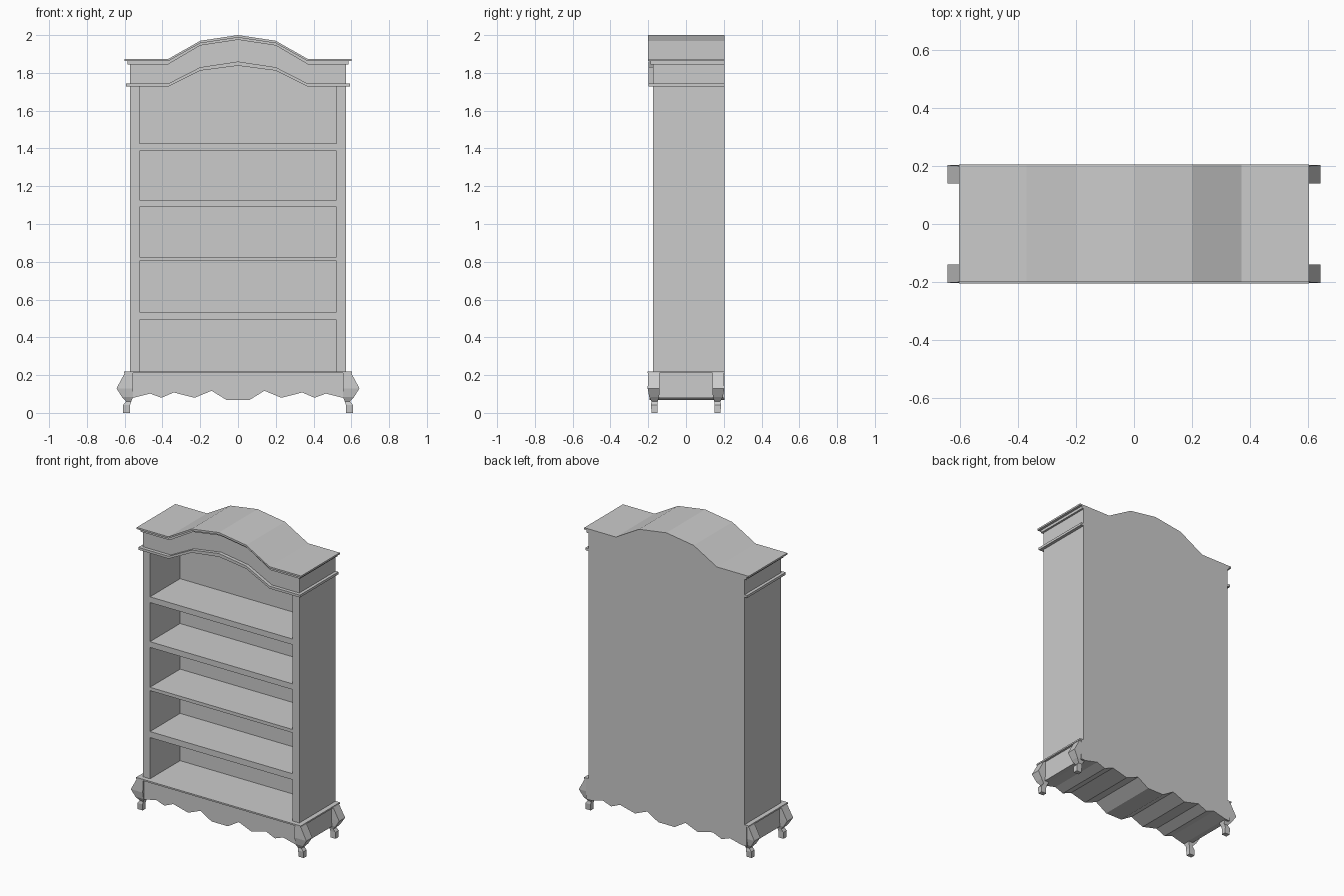
import bpy, bmesh

if "Cube" in bpy.data.objects:
    bpy.data.objects.remove(bpy.data.objects["Cube"])

BACK = 0.205


def finish(name, bm):
    bmesh.ops.recalc_face_normals(bm, faces=bm.faces)
    mesh = bpy.data.meshes.new(name)
    bm.to_mesh(mesh)
    bm.free()
    obj = bpy.data.objects.new(name, mesh)
    bpy.context.collection.objects.link(obj)
    return obj


def loft(name, rings):
    """Join rings of equal point count, capping both ends."""
    bm = bmesh.new()
    rows = [[bm.verts.new(p) for p in ring] for ring in rings]
    n = len(rows[0])
    for a, b in zip(rows, rows[1:]):
        for i in range(n):
            j = (i + 1) % n
            bm.faces.new((a[i], a[j], b[j], b[i]))
    bm.faces.new(rows[0])
    bm.faces.new(rows[-1])
    return finish(name, bm)


def prism(name, profile, y0, y1):
    """Extrude an xz outline along y."""
    return loft(name, [[(x, y, z) for x, z in profile] for y in (y0, y1)])


def box(name, x0, x1, y0, y1, z0, z1):
    return prism(name, [(x0, z0), (x1, z0), (x1, z1), (x0, z1)], y0, y1)


def mirror(obj, x=True, y=False):
    mod = obj.modifiers.new("mirror", 'MIRROR')
    mod.use_axis = (x, y, False)


def symmetric(half):
    """Complete a left half outline (ending at or before x = 0) to the right."""
    return half + [(-x, z) for x, z in reversed(half) if x != 0]


def arch(width, base, shoulder, crown):
    return symmetric([(-width, base), (-0.37, base), (-0.2, shoulder), (0, crown)])


def arch_band(name, width, top, bottom, front):
    prism(name, arch(width, *top) + arch(width, *bottom)[::-1], front, BACK)


# Arch heights: straight ends, shoulder, crown
TOP = (1.873, 1.97, 2.0)
TOP_UNDER = (1.862, 1.957, 1.987)
COVE_UNDER = (1.845, 1.945, 1.975)
RAIL_TOP = (1.743, 1.83, 1.86)
RAIL_UNDER = (1.727, 1.812, 1.838)

# Arched crown: cap, stepped cove, frieze and lower moulding
arch_band("cornice_cap", 0.602, TOP, TOP_UNDER, -0.2)
arch_band("cornice_cove", 0.585, TOP_UNDER, COVE_UNDER, -0.187)
arch_band("frieze", 0.572, COVE_UNDER, RAIL_TOP, -0.175)
arch_band("lower_moulding", 0.592, RAIL_TOP, RAIL_UNDER, -0.198)

# Carcass sides and back panel reaching up under the arch
side = box("side_panels", 0.522, 0.572, -0.175, BACK, 0.22, 1.727)
mirror(side)
prism("back_panel", arch(0.522, *RAIL_UNDER) + [(0.522, 0.22), (-0.522, 0.22)], 0.14, BACK)

# Shelves flush with the front
for i, (z0, z1) in enumerate([(0.493, 0.533), (0.804, 0.826), (1.09, 1.128), (1.387, 1.425)]):
    box(f"shelf_{i + 1}", -0.522, 0.522, -0.175, 0.14, z0, z1)

# Base board and scalloped plinth
box("base_board", -0.603, 0.603, -0.205, BACK, 0.21, 0.22)
scallop = symmetric([(-0.588, 0.08), (-0.555, 0.08), (-0.465, 0.102), (-0.405, 0.08),
                     (-0.34, 0.108), (-0.23, 0.08), (-0.14, 0.117), (-0.06, 0.068)])
prism("scalloped_apron", scallop + [(0.588, 0.21), (-0.588, 0.21)], -0.192, BACK)

# Curved legs: height, inner x, outer x, front y, rear y
sections = [(0.21, 0.556, 0.60, -0.20, -0.14),
            (0.13, 0.556, 0.643, -0.203, -0.14),
            (0.085, 0.556, 0.615, -0.195, -0.142),
            (0.06, 0.565, 0.593, -0.182, -0.15),
            (0.042, 0.571, 0.608, -0.186, -0.152),
            (0.0, 0.571, 0.608, -0.182, -0.152)]
leg = loft("legs", [[(a, f, z), (b, f, z), (b, r, z), (a, r, z)] for z, a, b, f, r in sections])
mirror(leg, y=True)
